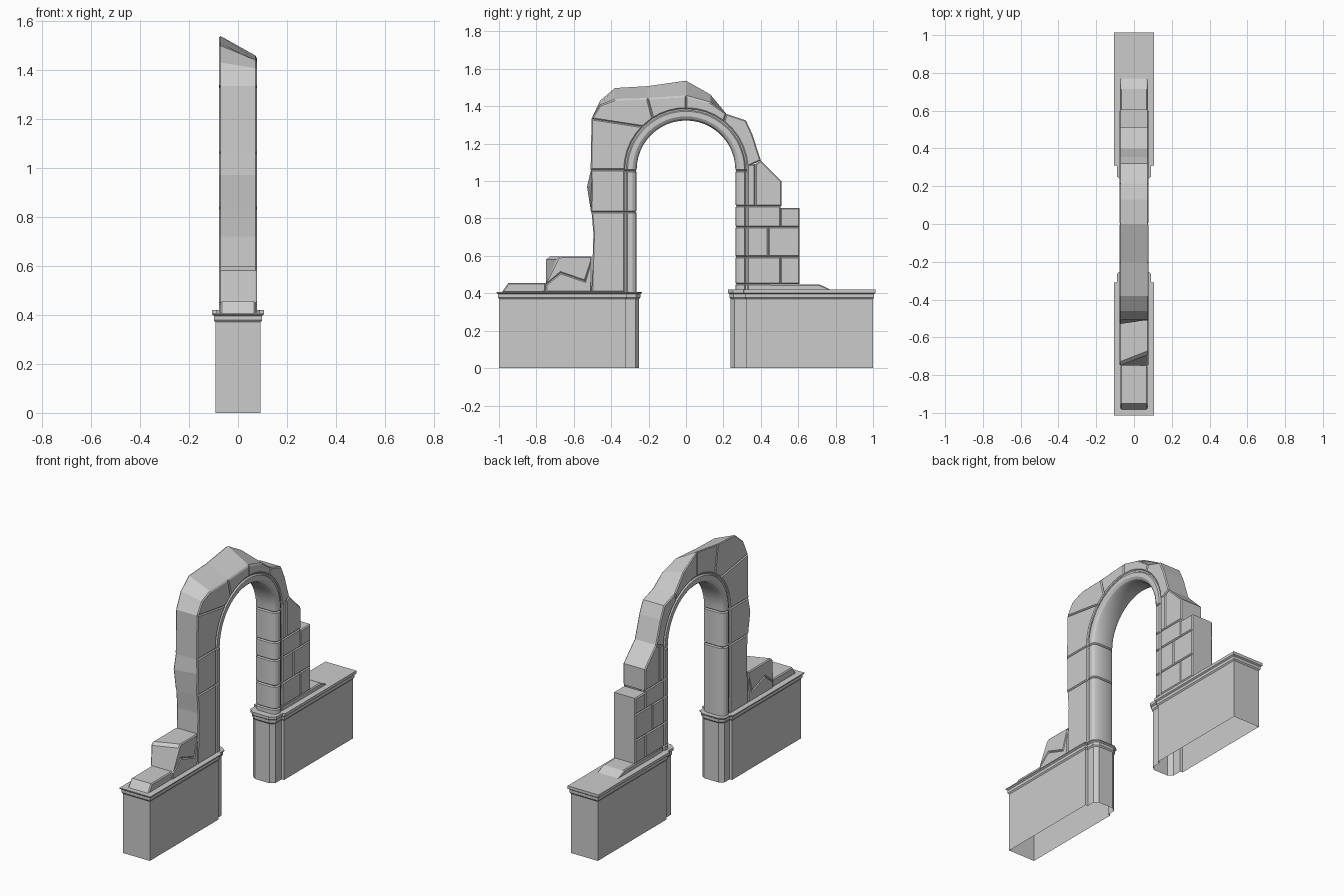
import bpy, bmesh, math
from mathutils import Vector

if "Cube" in bpy.data.objects:
    bpy.data.objects.remove(bpy.data.objects["Cube"])

SPRING = 1.06      # height where the arch starts to curve
R = 0.327          # radius where stones meet the moulding
HX = 0.0765        # half thickness of the wall
BEV = 0.006        # chamfer on stone edges


def make(name, verts, faces):
    me = bpy.data.meshes.new(name)
    me.from_pydata(verts, [], faces)
    me.update()
    ob = bpy.data.objects.new(name, me)
    bpy.context.collection.objects.link(ob)
    return ob


def inset_loop(pts, d):
    """Offset a counter-clockwise 2D outline inwards."""
    out, m = [], len(pts)
    for i in range(m):
        a = (pts[i] - pts[i - 1]).normalized()
        b = (pts[(i + 1) % m] - pts[i]).normalized()
        n1, n2 = Vector((a.y, -a.x)), Vector((b.y, -b.x))
        out.append(pts[i] - (n1 + n2) / max(.5, 1 + n1.dot(n2)) * d)
    return out


# Plinths: plan outline raised into a moulded block with an open bottom
def plinth(name, side, inner, top):
    half = [(1, .0925), (.322, .0925), (.32, HX), (inner + .02, HX), (inner, .05)]
    plan = [Vector((x, y * side)) for y, x in half + [(y, -x) for y, x in reversed(half)]]
    if side < 0:
        plan.reverse()
    m, verts, faces = len(plan), [], []
    rings = ((0, 0), (.37, 0), (.378, .006), (.396, .006), (.402, .014), (top, .014))
    for z, d in rings:
        verts += [(p.x, p.y, z) for p in inset_loop(plan, d)]
    for k in range(len(rings) - 1):
        for i in range(m):
            j = (i + 1) % m
            faces.append((k * m + i, k * m + j, k * m + m + j, k * m + m + i))
    faces.append(tuple(range(len(verts) - m, len(verts))))
    make(name, verts, faces)


plinth("left_plinth", -1, .25, .408)
plinth("right_plinth", 1, .238, .42)

# Arch moulding: one profile swept up the left jamb, round, and down the right
half = [(.33, .066), (.319, .066), (.313, .075), (.286, .075), (.273, .066), (.264, .046)]
profile = half + [(r, -x) for r, x in reversed(half)]
GROOVE = ((-.006, 0), (0, .007), (.006, 0))
left = [(180, .40, 0)] + [(180, j + d, g) for j in (.835, 1.055) for d, g in GROOVE]
curve = [(180 - 7.5 * i, SPRING, 0) for i in range(1, 24)]
right = [(0, j - d, g) for j in (1.055, .867, .755, .595, .45) for d, g in GROOVE]
stations = left + curve + right + [(0, .41, 0)]
verts, faces, n = [], [], len(profile)
for deg, z, g in stations:
    a = math.radians(deg)
    for r, x in profile:
        r2 = r + g if r < .27 else r
        verts.append((x - math.copysign(g, x), r2 * math.cos(a), z + r2 * math.sin(a)))
for k in range(len(stations) - 1):
    for i in range(n - 1):
        v = k * n + i
        faces.append((v, v + n, v + n + 1, v + 1))
moulding = make("arch_moulding", verts, faces)
if moulding.data.polygons[n // 2 - 1].normal.y < 0:   # left jamb must face +y
    moulding.data.flip_normals()
bpy.context.view_layer.objects.active = moulding
moulding.select_set(True)
bpy.ops.object.shade_smooth_by_angle(angle=math.radians(25))


# Stone outlines in (y, z), counter-clockwise
def box(y0, y1, z0, z1):
    return [(y0, z0), (y1, z0), (y1, z1), (y0, z1)]


def arc(a0, a1):
    k = max(1, round(abs(a1 - a0) / 9))
    angs = [math.radians(a0 + (a1 - a0) * i / k) for i in range(k + 1)]
    return [(R * math.cos(a), SPRING + R * math.sin(a)) for a in angs]


stones = {}

# Ring stones between the moulding and the ragged outer line
ragged = [(-.51, SPRING), (-.505, 1.333), (-.46, 1.43), (-.38, 1.50), (-.205, 1.51),
          (0, 1.54), (.13, 1.465), (.215, 1.36), (.32, 1.325), (.355, 1.25), (.40, 1.11)]
for i, (a0, a1, p0, p1) in enumerate(((180, 135, 0, 1), (135, 123, 1, 4), (123, 90, 4, 5),
                                      (90, 52, 5, 7), (52, 3, 7, 10))):
    stones[f"ring_stone_{i + 1}"] = arc(a0, a1) + ragged[p0:p1 + 1][::-1]

# Left pier blocks, the middle one bulging outwards
stones["left_pier_lower"] = box(-.505, -R, .405, .835) + [(-.495, .72)]
stones["left_pier_middle"] = box(-.508, -R, .835, SPRING) + [(-.53, .97)]

# Right wall courses, each split by one upright joint
levels = (.45, .595, .755, .867)
for i, split in enumerate((.505, .44, .505)):
    stones[f"course_{i + 1}_inner"] = box(R, split, levels[i], levels[i + 1])
    stones[f"course_{i + 1}_outer"] = box(split, .607, levels[i], levels[i + 1] - .01 * (i > 1))
stones["right_slip"] = box(R, .37, .867, 1.09)
stones["right_broken_block"] = box(.37, .51, .867, 1.0)[:3] + [(.40, 1.11), (.37, 1.09)]

# Fallen block cracked in two, and the low ledges
crack = [(-.75, .445), (-.67, .51), (-.54, .465), (-.505, .57)]
stones["fallen_block_foot"] = [(-.75, .405), (-.505, .405)] + crack[::-1]
stones["fallen_block_top"] = crack + [(-.505, .597), (-.73, .597), (-.75, .58)]
stones["left_ledge"] = box(-.985, -.75, .405, .455)[:3] + [(-.95, .455)]
stones["right_ledge"] = [(R, .415), (.78, .415), (.715, .447), (R, .45)]


def worn(p):
    """Shift of the +x side: the crown slopes down, the fallen block is cut askew."""
    if p.y > 1.385:
        return Vector((0, -.55 * (p.y - 1.385)))
    if p.x < -.7 and p.y > .55:
        return Vector((.06, 0))
    if p.x < -.51 and .9 < p.y < 1:
        return Vector((.025, 0))
    return Vector((0, 0))


def inside(p, poly):
    hit = False
    for a, b in zip(poly, poly[1:] + poly[:1]):
        if (a[1] > p.y) != (b[1] > p.y):
            if p.x < a[0] + (p.y - a[1]) / (b[1] - a[1]) * (b[0] - a[0]):
                hit = not hit
    return hit


def covered(p, name):
    reach = abs(p.x) if p.y < SPRING else math.hypot(p.x, p.y - SPRING)
    return p.y < .415 or reach < R + .001 or any(
        k != name and inside(p, q) for k, q in stones.items())


# Each stone has chamfered faces; sides buried in neighbours are left out
for name, poly in stones.items():
    pts = [Vector(p) for p in poly]
    m, verts, faces = len(pts), [], []
    hx = .071 if "ledge" in name else HX
    for x, d in ((-hx, BEV), (-hx + BEV, 0), (hx - BEV, 0), (hx, BEV)):
        for p, q in zip(pts, inset_loop(pts, d)):
            q = q + worn(p) * (x + hx) / (2 * hx)
            verts.append((x, q.x, q.y))
    for i in range(m):
        j = (i + 1) % m
        e = (pts[j] - pts[i]).normalized()
        out = Vector((e.y, -e.x)) * .009
        hidden = all(covered(pts[i].lerp(pts[j], f) + out, name) for f in (.1, .5, .9))
        for k in range(3):
            if k != 1 or not hidden:
                faces.append((k * m + i, k * m + j, k * m + m + j, k * m + m + i))
    faces.append(tuple(range(m - 1, -1, -1)))
    faces.append(tuple(range(3 * m, 4 * m)))
    make(name, verts, faces)
